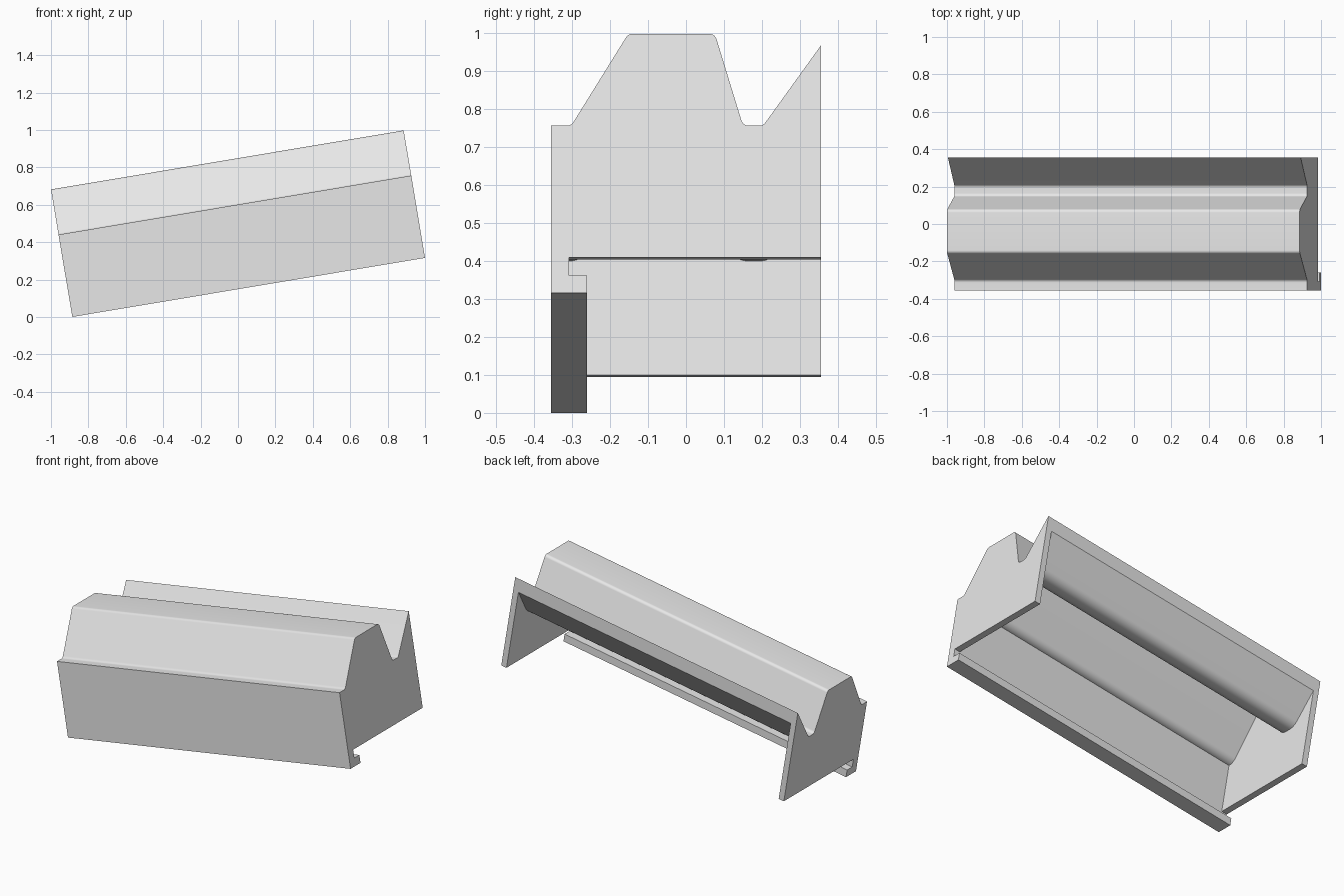
import bpy, bmesh, math
from mathutils import Vector, Matrix

cube = bpy.data.objects.get("Cube")
if cube:
    bpy.data.objects.remove(cube, do_unlink=True)

LENGTH = 1.912      # along the housing
SHEET = 0.047       # roof and front wall thickness
END = 0.035         # end panel thickness
R = 0.02            # outer bend radius
BACK = 0.355
TILT = Matrix.Translation((0.057, 0, 0.158)) @ Matrix.Rotation(math.radians(-9.5), 4, 'Y')

grey = bpy.data.materials.new("light_grey")
grey.use_nodes = True
grey.diffuse_color = (0.8, 0.8, 0.8, 1)
grey.node_tree.nodes["Principled BSDF"].inputs["Base Color"].default_value = (0.8, 0.8, 0.8, 1)


def rounded(points, radii, steps=8):
    """Replace each inner corner of a polyline by an arc."""
    result = [points[0]]
    for a, p, b, r in zip(points, points[1:], points[2:], radii[1:]):
        if r <= 0:
            result.append(p)
            continue
        d1, d2 = (p - a).normalized(), (b - p).normalized()
        turn = d1.angle_signed(d2)
        half = math.tan(abs(turn) / 2)
        tangent = min(r * half, 0.95 * (p - a).length, 0.95 * (b - p).length)
        r = tangent / half
        start = p - d1 * tangent
        side = Vector((d1.y, -d1.x)) * (1 if d1.cross(d2) < 0 else -1)
        centre = start + side * r
        sweep = abs(turn)
        for i in range(steps + 1):
            ang = sweep * i / steps
            result.append(centre - side * r * math.cos(ang) + d1 * r * math.sin(ang))
    return result + [points[-1]]


def inset(points, radii, t):
    """Offset a polyline to its right, keeping bends concentric."""
    new, new_r = [points[0] + Vector((t, 0))], [0]
    for a, p, b, r in zip(points, points[1:], points[2:], radii[1:]):
        d1, d2 = (p - a).normalized(), (b - p).normalized()
        n1, n2 = Vector((d1.y, -d1.x)), Vector((d2.y, -d2.x))
        new.append(p + (n1 + n2) * t / (1 + n1.dot(n2)))
        new_r.append(r + t if d1.cross(d2) > 0 else max(r - t, 0))
    slope = (points[-1] - points[-2]).normalized()
    new.append(points[-1] - Vector((0, t / slope.x)))
    return new, new_r + [0]


def extrude(name, section, x0, x1):
    """Extrude a y-z section along the housing and tilt it."""
    bm = bmesh.new()
    face = bm.faces.new([bm.verts.new((x0, p[0], p[1])) for p in section])
    ext = bmesh.ops.extrude_face_region(bm, geom=[face])["geom"]
    moved = [g for g in ext if isinstance(g, bmesh.types.BMVert)]
    bmesh.ops.translate(bm, verts=moved, vec=(x1 - x0, 0, 0))
    bmesh.ops.recalc_face_normals(bm, faces=bm.faces)
    bm.transform(TILT)
    mesh = bpy.data.meshes.new(name)
    bm.to_mesh(mesh)
    bm.free()
    mesh.materials.append(grey)
    obj = bpy.data.objects.new(name, mesh)
    bpy.context.collection.objects.link(obj)
    bpy.ops.object.select_all(action='DESELECT')
    obj.select_set(True)
    bpy.context.view_layer.objects.active = obj
    bpy.ops.object.shade_smooth_by_angle(angle=math.radians(25))


# Outer line: front wall, ledge, ridge, valley, rising back flange
outer = [Vector(p) for p in ((-BACK, 0), (-BACK, 0.446), (-0.302, 0.446), (-0.152, 0.691),
                             (0.076, 0.691), (0.15, 0.446), (0.203, 0.446), (BACK, 0.66))]
radii = [0, 0, R, R, R, R, R, 0]
inner, inner_radii = inset(outer, radii, SHEET)
skin = rounded(outer, radii)
wall = inner[0].x

# Lip folded inward along the bottom of the front wall
lip = [Vector(p) for p in ((wall, 0.046), (-0.26, 0.046), (-0.26, 0))]
inner[0].y = 0.046

# Bent sheet between the end panels
half = LENGTH / 2
extrude("bent_cover", skin + rounded(inner, inner_radii)[::-1] + lip[1:], -half + END, half - END)

# End panels closing both sides
panel = skin + [Vector((BACK, 0.095)), Vector((wall, 0.095))] + lip
extrude("right_end_panel", panel, -half, -half + END)
extrude("left_end_panel", panel, half - END, half)
